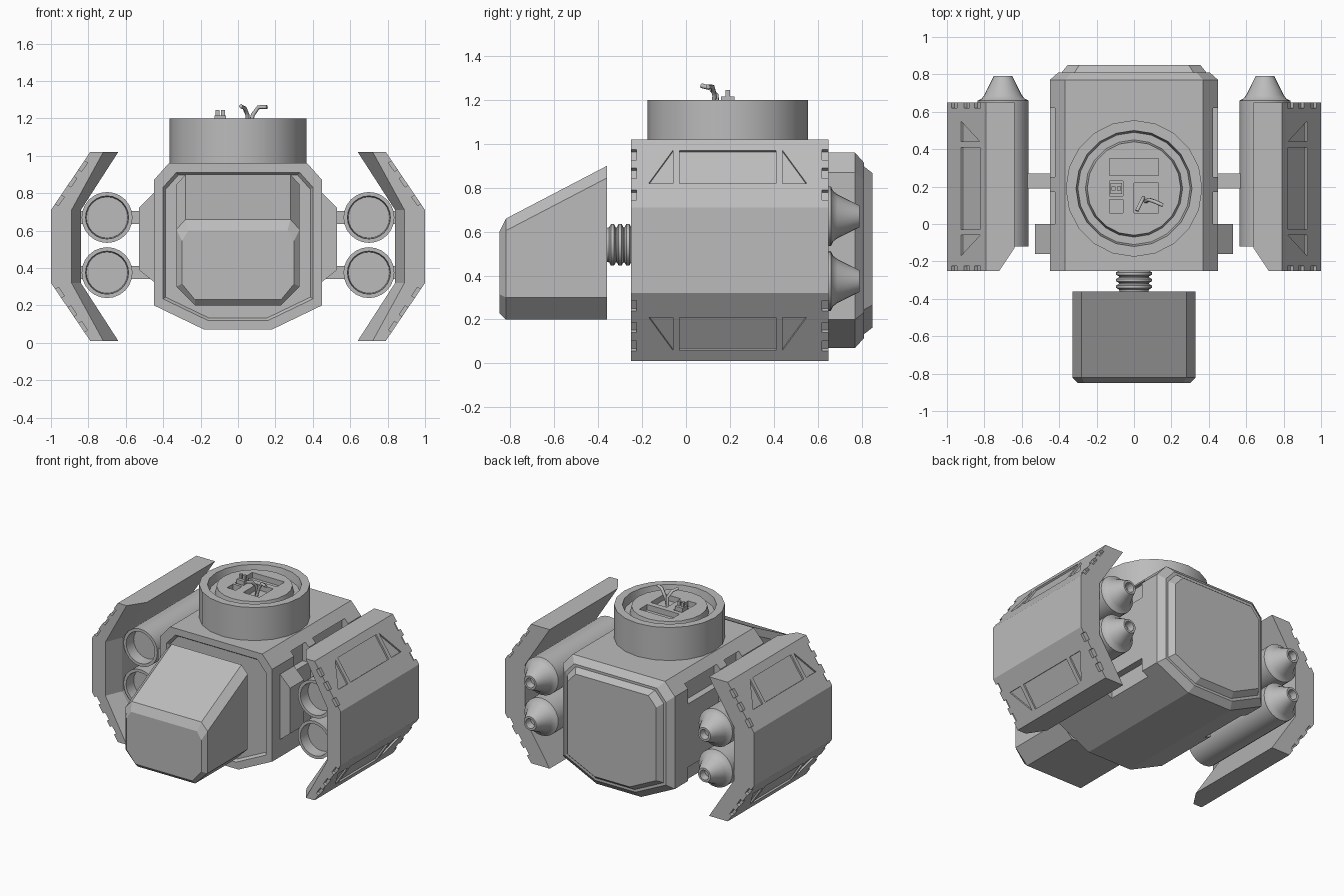
import bpy, bmesh, math
from mathutils import Vector

cube = bpy.data.objects.get("Cube")
if cube:
    bpy.data.objects.remove(cube)

grey = bpy.data.materials.new("hull grey")
grey.use_nodes = True
grey.diffuse_color = (0.5, 0.5, 0.5, 1)
grey.node_tree.nodes["Principled BSDF"].inputs["Base Color"].default_value = (0.5, 0.5, 0.5, 1)


def loft(bm, rings):
    """Skin a closed solid through rings of equal point count."""
    rows = [[bm.verts.new(p) for p in ring] for ring in rings]
    n = len(rows[0])
    for a, b in zip(rows, rows[1:]):
        for i in range(n):
            j = (i + 1) % n
            bm.faces.new((a[i], a[j], b[j], b[i]))
    bm.faces.new(rows[0])
    bm.faces.new(rows[-1])


def make(name, solids, smooth=False, mirror=False):
    bm = bmesh.new()
    for rings in solids:
        loft(bm, rings)
    bmesh.ops.recalc_face_normals(bm, faces=bm.faces)
    mesh = bpy.data.meshes.new(name)
    bm.to_mesh(mesh)
    bm.free()
    mesh.materials.append(grey)
    ob = bpy.data.objects.new(name, mesh)
    bpy.context.collection.objects.link(ob)
    if smooth:
        select(ob)
        bpy.ops.object.shade_smooth_by_angle(angle=math.radians(32))
    if mirror:
        ob.modifiers.new("mirror", 'MIRROR')
    return ob


def select(ob):
    bpy.ops.object.select_all(action='DESELECT')
    ob.select_set(True)
    bpy.context.view_layer.objects.active = ob


def cut(ob, solids):
    """Carve the solids out of an object."""
    cutter = make("cutter", solids)
    cutter.hide_render = True
    mod = ob.modifiers.new("cut", 'BOOLEAN')
    mod.operation = 'DIFFERENCE'
    mod.solver = 'EXACT'
    mod.object = cutter
    select(ob)
    bpy.ops.object.modifier_move_to_index(modifier="cut", index=0)
    bpy.ops.object.modifier_apply(modifier="cut")
    bpy.data.objects.remove(cutter)


def box(x0, x1, y0, y1, z0, z1):
    return [[(x0, y0, z), (x1, y0, z), (x1, y1, z), (x0, y1, z)] for z in (z0, z1)]


def rings_y(x, z, profile, n=24):
    """Rings round a y axis from (radius, y) pairs."""
    angles = [2 * math.pi * i / n for i in range(n)]
    return [[(x + r * math.cos(a), y, z + r * math.sin(a)) for a in angles] for r, y in profile]


def rings_z(x, y, profile, n=24):
    angles = [2 * math.pi * i / n for i in range(n)]
    return [[(x + r * math.cos(a), y + r * math.sin(a), z) for a in angles] for r, z in profile]


def both(half):
    """Complete a half outline of (x, z) points across x = 0."""
    return half + [(-x, z) for x, z in reversed(half)]


# Main hull: eight-sided, sunken front panel, stepped rear plate
outline = both([(0.18, 0.07), (0.45, 0.20), (0.45, 0.87), (0.37, 0.96)])
MID = 0.515


def hull_ring(y, s):
    return [(x * s, y, MID + (z - MID) * s) for x, z in outline]


hull = make("hull", [[hull_ring(y, s) for y, s in (
    (-0.23, 0.86), (-0.25, 0.89), (-0.25, 1), (0.77, 1), (0.81, 0.9),
    (0.81, 0.86), (0.85, 0.79))]])
pockets = []
for side in (-1, 1):
    for y0, y1 in ((0.0, 0.17), (0.25, 0.62)):
        pockets.append(box(side * 0.40, side * 0.55, y0, y1, 0.76, 0.90))
    pockets.append(box(side * 0.40, side * 0.55, 0.25, 0.62, 0.15, 0.30))
cut(hull, pockets)

# Side blocks with sloped ends
block = [(0.43, 0.31), (0.53, 0.39), (0.53, 0.72), (0.43, 0.82)]
make("side_blocks", [[[(x, y, z) for x, z in block] for y in (-0.16, 0.0)]], mirror=True)

# Head with a raked top and bevelled nose
def head_ring(y, top, inset):
    half = [(0.23, 0.20 + inset), (0.33 - inset, 0.30 + inset / 2),
            (0.33 - inset, top - 0.055), (0.28 - inset / 2, top)]
    return [(x, y, z) for x, z in both(half)]


make("head", [[head_ring(-0.36, 0.90, 0), head_ring(-0.82, 0.66, 0),
               head_ring(-0.85, 0.60, 0.03)]])

# Ribbed neck
ribs = [(0.075, -0.37)]
for i in range(3):
    y = -0.35 + i * 0.035
    ribs += [(0.08, y), (0.095, y + 0.008), (0.095, y + 0.022), (0.08, y + 0.03)]
make("neck", [rings_y(0, 0.54, ribs + [(0.075, -0.22)], 16)], smooth=True)

# Turret with a groove round a central disc
turret = make("turret", [rings_z(0, 0.19, [
    (0.365, 0.92), (0.365, 1.20), (0.31, 1.20), (0.30, 1.14),
    (0.26, 1.14), (0.25, 1.19)], 20)], smooth=True)
cut(turret, [box(-0.13, 0.13, 0.26, 0.35, 1.15, 1.3),
             box(0.0, 0.13, 0.06, 0.22, 1.15, 1.3),
             box(-0.13, -0.06, 0.06, 0.13, 1.15, 1.3),
             box(-0.13, -0.06, 0.15, 0.23, 1.15, 1.3)])
make("turret_switches", [box(-0.125, -0.065, 0.16, 0.22, 1.14, 1.215)]
     + [box(x, x + 0.02, 0.18, 0.20, 1.2, 1.245) for x in (-0.12, -0.09)])

# Bent antennae
for name, points in (
        ("antenna_left", [(0.06, 0.12, 1.14), (0.08, 0.13, 1.22), (0.11, 0.12, 1.26), (0.155, 0.10, 1.26)]),
        ("antenna_right", [(0.05, 0.14, 1.14), (0.05, 0.14, 1.22), (0.035, 0.11, 1.255), (0.015, 0.07, 1.265)])):
    curve = bpy.data.curves.new(name, 'CURVE')
    curve.dimensions = '3D'
    curve.bevel_depth = 0.011
    curve.bevel_resolution = 1
    curve.use_fill_caps = True
    spline = curve.splines.new('POLY')
    spline.points.add(len(points) - 1)
    for p, co in zip(spline.points, points):
        p.co = (*co, 1)
    curve.materials.append(grey)
    ob = bpy.data.objects.new(name, curve)
    bpy.context.collection.objects.link(ob)
    select(ob)
    bpy.ops.object.convert(target='MESH')

# Engine pods: open intake in front, hollow nozzle behind
pod = [(0.11, -0.04), (0.115, -0.12), (0.136, -0.12), (0.136, 0.66), (0.115, 0.67),
       (0.10, 0.69), (0.065, 0.76), (0.05, 0.79), (0.035, 0.79), (0.03, 0.74)]
heights = (0.67, 0.375)
make("engine_pods", [rings_y(0.70, z, pod) for z in heights], smooth=True, mirror=True)

# Struts carrying the pods and wings
make("struts", [box(0.40, 0.90, 0.19, 0.27, z - 0.035, z + 0.035) for z in heights], mirror=True)

# Folded wing plates, thinner along the front inner edge
def wing_ring(y, tip, knee):
    upper = [(tip, 1.02), (0.79, 1.02), (1.0, 0.71)]
    lower = [(x, 2 * MID - z) for x, z in reversed(upper)]
    return [(x, y, z) for x, z in upper + lower + [(knee, 0.32), (knee, 0.71)]]


wings = make("wings", [[wing_ring(-0.25, 0.72, 0.89), wing_ring(-0.13, 0.64, 0.84),
                        wing_ring(0.65, 0.64, 0.84)]], mirror=True)


def slope_prism(points, depth, lower):
    """Solid sunk into a wing slope from (distance down slope, y) points."""
    rings = []
    for d in (-depth, 0.03):
        ring = []
        for s, y in points:
            x, z = 0.79 + 0.21 * s + 0.83 * d, 1.02 - 0.31 * s + 0.56 * d
            ring.append((x, y, 2 * MID - z if lower else z))
        rings.append(ring)
    return rings


# Engraved panels and edge notches on the wing slopes
grooves = []
for lower in (False, True):
    grooves.append(slope_prism([(0.16, -0.03), (0.16, 0.41), (0.645, 0.41), (0.645, -0.03)], 0.012, lower))
    for corner, end in ((0.44, 0.55), (-0.06, -0.17)):
        grooves.append(slope_prism([(0.16, corner), (0.645, end), (0.645, corner)], 0.012, lower))
    for y0, y1 in ((-0.27, -0.225), (0.62, 0.67)):
        for s in (0.15, 0.42, 0.74):
            grooves.append(slope_prism([(s, y0), (s, y1), (s + 0.15, y1), (s + 0.15, y0)], 0.02, lower))
cut(wings, grooves)
